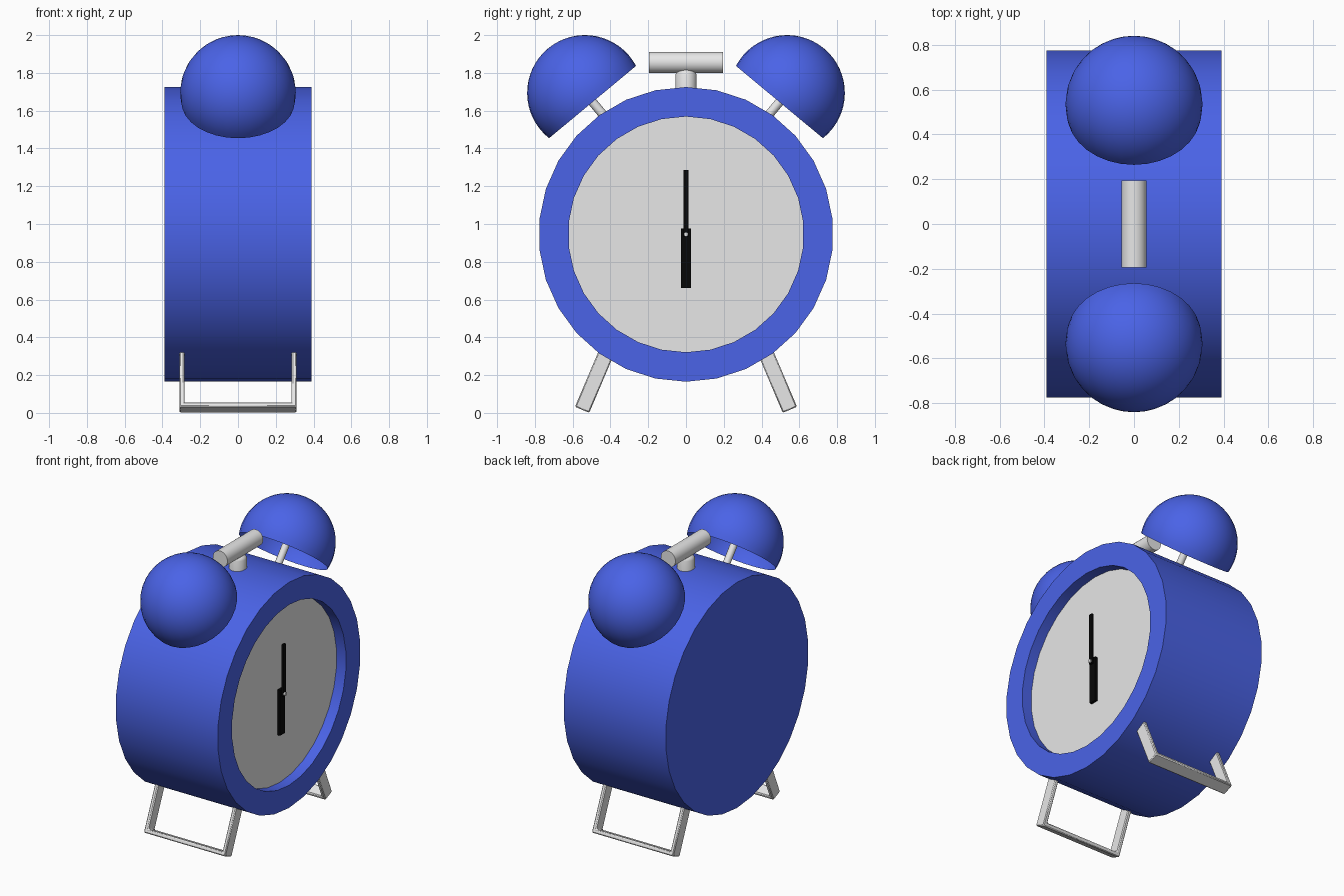
import bpy, bmesh, math
from mathutils import Vector

if "Cube" in bpy.data.objects:
    bpy.data.objects.remove(bpy.data.objects["Cube"])


def material(name, rgb):
    m = bpy.data.materials.new(name)
    m.diffuse_color = (*rgb, 1)
    m.use_nodes = True
    m.node_tree.nodes["Principled BSDF"].inputs["Base Color"].default_value = m.diffuse_color
    return m


BLUE = material("blue_paint", (0.069, 0.125, 0.80))
GREY = material("light_grey", (0.80, 0.80, 0.80))
BLACK = material("black", (0.002, 0.002, 0.002))


def finish(bm, name, mat, bevel=0):
    bmesh.ops.remove_doubles(bm, verts=bm.verts, dist=1e-5)
    mesh = bpy.data.meshes.new(name)
    bm.to_mesh(mesh)
    bm.free()
    mesh.materials.append(mat)
    ob = bpy.data.objects.new(name, mesh)
    bpy.context.collection.objects.link(ob)
    bpy.ops.object.select_all(action='DESELECT')
    ob.select_set(True)
    bpy.context.view_layer.objects.active = ob
    bpy.ops.object.shade_smooth_by_angle(angle=math.radians(32))
    if bevel:
        mod = ob.modifiers.new("bevel", 'BEVEL')
        mod.width, mod.segments = bevel, 1
    return ob


def lathe(name, profile, origin, axis, mat, segs=30):
    """Spin (height, radius) points, listed bottom to top outside, around an axis."""
    q = Vector(axis).to_track_quat('Z', 'Y')
    bm = bmesh.new()
    rings = []
    for h, r in profile:
        rings.append([bm.verts.new(Vector(origin) + q @ Vector((
            -r * math.sin(math.tau * i / segs), r * math.cos(math.tau * i / segs), h)))
            for i in range(segs)])
    for a, b in zip(rings, rings[1:]):
        for i in range(segs):
            j = (i + 1) % segs
            bm.faces.new((a[i], a[j], b[j], b[i]))
    return finish(bm, name, mat)


def rod(name, start, end, r, mat, segs=16):
    d = Vector(end) - Vector(start)
    return lathe(name, [(0, 0), (0, r), (d.length, r), (d.length, 0)], start, d, mat, segs)


def box(name, lo, hi, mat):
    bm = bmesh.new()
    bmesh.ops.create_cube(bm, size=1)
    for v in bm.verts:
        v.co = [(l + h) / 2 + c * (h - l) for l, h, c in zip(lo, hi, v.co)]
    return finish(bm, name, mat)


CZ = 0.945  # height of the clock centre

# Drum body with a recessed front, and the dial inside it
lathe("clock_body", [(-0.39, 0), (-0.39, 0.78), (0, 0.78), (0.39, 0.78),
                     (0.39, 0.624), (0.318, 0.624)], (0, 0, CZ), (1, 0, 0), BLUE)
lathe("dial", [(0.318, 0.624), (0.318, 0)], (0, 0, CZ), (1, 0, 0), GREY)

# Hands and centre pin
box("hour_hand", (0.322, -0.026, 0.66), (0.34, 0.026, 0.975), BLACK)
box("minute_hand", (0.342, -0.014, 0.93), (0.356, 0.014, 1.287), BLACK)
rod("centre_pin", (0.31, 0, CZ), (0.366, 0, CZ), 0.012, GREY, 12)

# Carrying handle on a rounded stem
rod("handle", (0, -0.195, 1.855), (0, 0.195, 1.855), 0.056, GREY, 24)
lathe("handle_stem", [(0, 0), (0, 0.056), (0.14, 0.056), (0.155, 0.05), (0.165, 0.038), (0.165, 0)],
      (0, 0, 1.65), (0, 0, 1), GREY, 24)

for side, label in ((-1, "left"), (1, "right")):
    # Bell: open dome cut a little below the sphere centre, on a thin post
    axis = Vector((0, side * 0.64, 0.77)).normalized()
    centre = Vector((0, side * 0.535, 1.694))
    R, low = 0.306, math.asin(-0.063 / 0.306)
    dome = []
    for k in range(17):
        a = low + (math.pi / 2 - low) * k / 16
        dome.append((R * math.sin(a), R * math.cos(a)))
    lathe(label + "_bell", dome, centre, axis, BLUE, 32)
    rod(label + "_bell_post", centre - axis * 0.24, centre + axis * 0.29, 0.024, GREY)

    # Leg: flat U-shaped strap, splayed outwards
    down = Vector((0, side * 0.39, -0.92)).normalized()
    across = Vector((0, 0.92, side * 0.39)).normalized()
    foot = Vector((0, side * 0.55, 0.0165))
    o, t, h = 0.311, 0.027, 0.40
    outline = [(-o, h), (-o, 0), (o, 0), (o, h), (o - t, h), (o - t, t), (t - o, t), (t - o, h)]
    bm = bmesh.new()
    face = bm.faces.new([bm.verts.new(foot - down * u + Vector((x, 0, 0)) - across * 0.041)
                         for x, u in outline])
    ext = bmesh.ops.extrude_face_region(bm, geom=[face])
    moved = [g for g in ext["geom"] if isinstance(g, bmesh.types.BMVert)]
    bmesh.ops.translate(bm, verts=moved, vec=across * 0.082)
    bmesh.ops.recalc_face_normals(bm, faces=bm.faces)
    finish(bm, label + "_leg", GREY, bevel=0.006)
